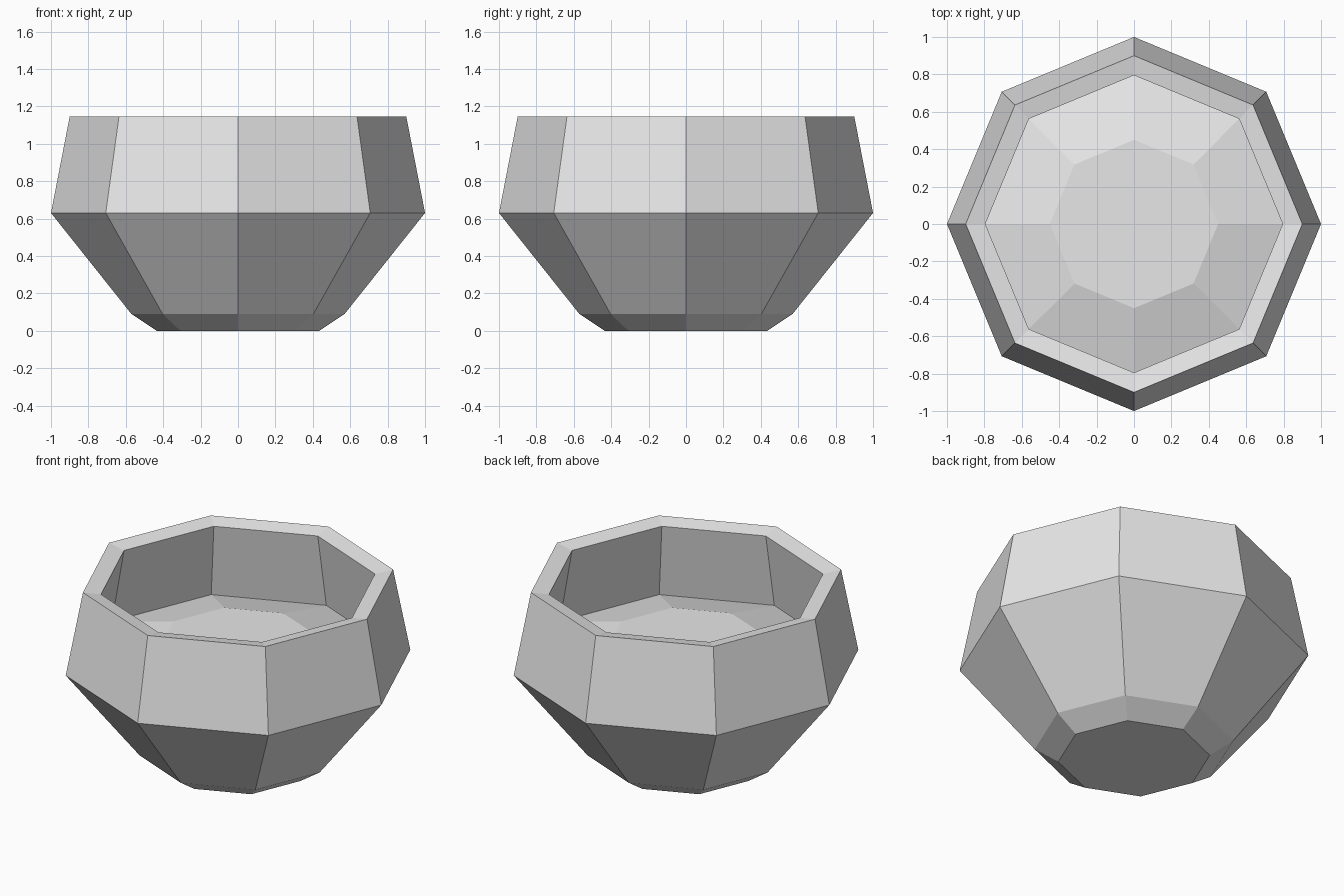
import bpy
import bmesh
from math import cos, sin, tau

cube = bpy.data.objects.get("Cube")
if cube:
    bpy.data.objects.remove(cube, do_unlink=True)

SIDES = 8

grey = bpy.data.materials.new("light grey")
grey.use_nodes = True
grey.diffuse_color = (0.8, 0.8, 0.8, 1)
bsdf = next(n for n in grey.node_tree.nodes if n.type == "BSDF_PRINCIPLED")
bsdf.inputs["Base Color"].default_value = (0.8, 0.8, 0.8, 1)


def lathe(name, profile, cap_start=False, cap_end=False):
    """Sweep (radius, height) points around z into flat octagonal bands."""
    bm = bmesh.new()
    rings = [[bm.verts.new((r * cos(tau * i / SIDES), r * sin(tau * i / SIDES), z))
              for i in range(SIDES)] for r, z in profile]
    for low, high in zip(rings, rings[1:]):
        for i in range(SIDES):
            j = (i + 1) % SIDES
            bm.faces.new((low[i], low[j], high[j], high[i]))
    if cap_start:
        bm.faces.new(rings[0][::-1])
    if cap_end:
        bm.faces.new(rings[-1])
    mesh = bpy.data.meshes.new(name)
    bm.to_mesh(mesh)
    bm.free()
    mesh.materials.append(grey)
    obj = bpy.data.objects.new(name, mesh)
    bpy.context.collection.objects.link(obj)
    return obj


# Pot: base, flared body, tapering collar, inward-sloping rim, inner wall
lathe("pot", [(0.435, 0), (0.57, 0.09), (1.0, 0.63), (0.9, 1.145),
              (0.795, 1.125), (0.88, 0.655)], cap_start=True)

# Filling: low mound with a flat top
lathe("filling", [(0.88, 0.655), (0.45, 0.77)], cap_end=True)
